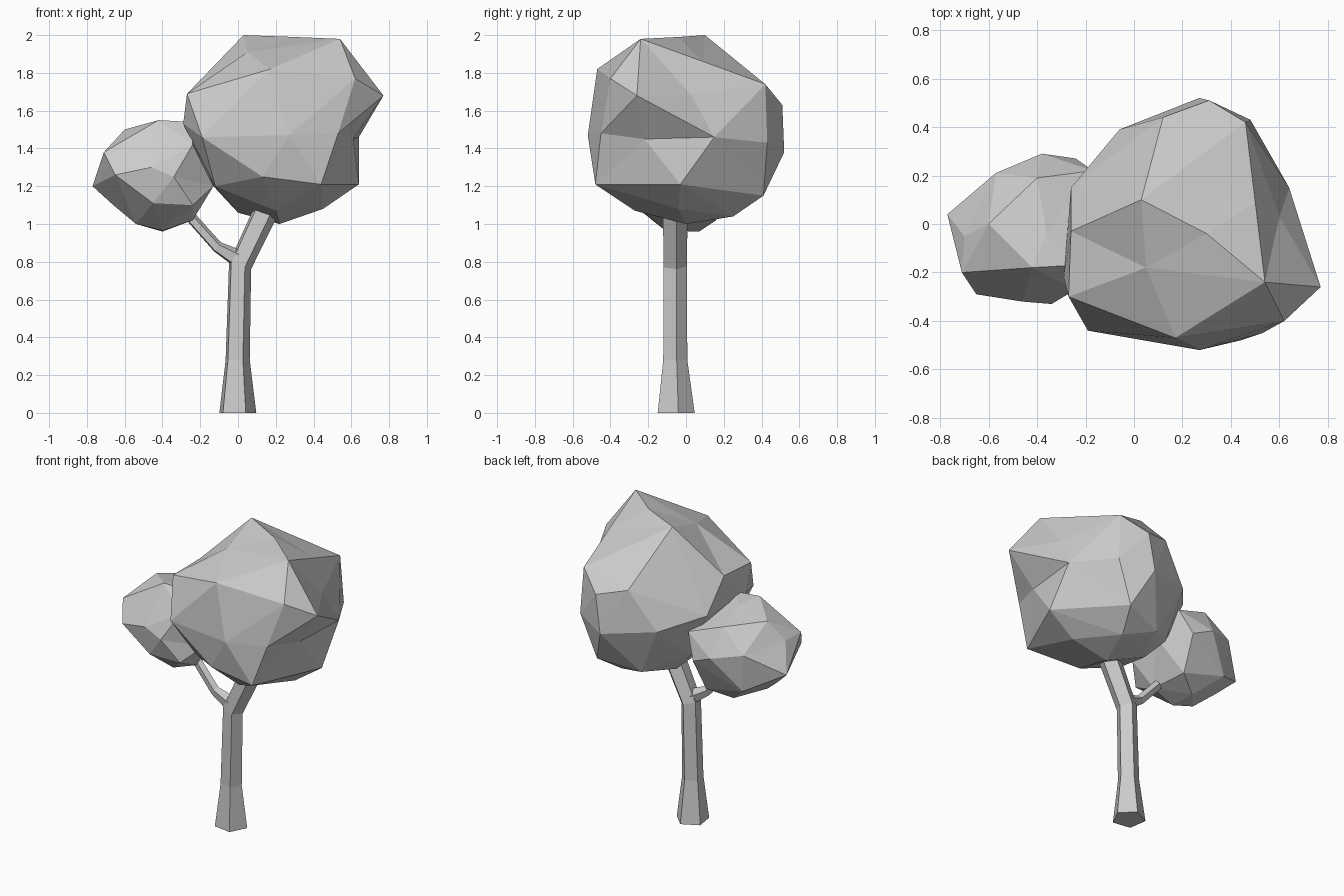
import bpy
import bmesh
import math
from mathutils import Vector

# Remove the default object
cube = bpy.data.objects.get("Cube")
if cube:
    bpy.data.objects.remove(cube, do_unlink=True)

# Single flat colour shared by every part
grey = bpy.data.materials.new("plain_grey")
grey.use_nodes = True
colour = (0.6, 0.6, 0.6, 1)
grey.diffuse_color = colour
grey.node_tree.nodes["Principled BSDF"].inputs["Base Color"].default_value = colour


def finish(bm, name):
    """Turn a bmesh into a flat shaded object with the shared material."""
    bmesh.ops.recalc_face_normals(bm, faces=bm.faces)
    mesh = bpy.data.meshes.new(name)
    bm.to_mesh(mesh)
    bm.free()
    mesh.materials.append(grey)
    obj = bpy.data.objects.new(name, mesh)
    bpy.context.collection.objects.link(obj)
    return obj


def limb(name, stations, sides, start_angle):
    """Tapered faceted tube through (centre, radius, lean) stations."""
    bm = bmesh.new()
    rings = []
    for centre, radius, lean in stations:
        ring = []
        for i in range(sides):
            a = math.radians(start_angle) + math.tau * i / sides
            across = radius * math.cos(a)
            offset = Vector((across * math.cos(lean), radius * math.sin(a),
                             -across * math.sin(lean)))
            ring.append(bm.verts.new(Vector(centre) + offset))
        rings.append(ring)
    for low, high in zip(rings, rings[1:]):
        for i in range(sides):
            j = (i + 1) % sides
            bm.faces.new((low[i], low[j], high[j], high[i]))
    bm.faces.new(rings[0][::-1])
    bm.faces.new(rings[-1])
    return finish(bm, name)


def crown(name, centre, corners):
    """Faceted leaf mass: corners are joined as seen from the centre,
    then placed at their true distance so that dents survive."""
    centre = Vector(centre)
    bm = bmesh.new()
    place = {}
    for corner in corners:
        corner = Vector(corner)
        vert = bm.verts.new((corner - centre).normalized())
        place[vert] = corner
    bmesh.ops.convex_hull(bm, input=list(bm.verts))
    for vert, corner in place.items():
        vert.co = corner
    return finish(bm, name)


# Trunk with a flared foot and a leaning top
limb("trunk", [
    ((-.006, -.057, 0), .104, 0),
    ((-.005, -.06, .28), .068, 0),
    ((.008, -.06, .78), .065, .3),
    ((.15, -.06, 1.08), .07, .5),
    ((.2, -.06, 1.2), .066, .5),
], 5, 9)

# Side branch reaching the small crown
limb("side_branch", [
    ((0, -.065, .815), .05, -1.1),
    ((-.11, -.08, .878), .032, -.95),
    ((-.25, -.07, 1.035), .03, -.75),
    ((-.31, -.07, 1.1), .03, -.75),
], 5, 9)

# Large leaf mass
crown("large_crown", (.2, 0, 1.5), [
    # top
    (.03, .1, 2), (.54, -.24, 1.98), (.05, -.18, 1.91), (.3, -.04, 1.99),
    # upper band
    (.17, -.47, 1.82), (.62, -.4, 1.77), (.77, -.26, 1.68), (.6, .03, 1.68),
    (.5, .09, 1.86), (.46, .42, 1.74), (.31, .51, 1.63), (.12, .44, 1.68),
    (-.26, -.03, 1.7), (-.27, -.3, 1.69),
    # middle band
    (.27, -.52, 1.47), (.53, -.45, 1.48), (.61, -.22, 1.45), (.64, .15, 1.46),
    (.48, .43, 1.43), (.27, .52, 1.38), (-.06, .39, 1.43), (-.26, .15, 1.5),
    (-.29, -.22, 1.53), (-.19, -.44, 1.46),
    # lower band
    (.13, -.47, 1.25), (.44, -.48, 1.21), (.64, -.03, 1.21), (.37, .41, 1.15),
    (.1, .33, 1.1), (-.13, .14, 1.2), (-.12, -.28, 1.2),
    # underside
    (.2, -.27, 1.07), (.45, -.04, 1.08), (.22, 0, 1), (.3, .25, 1.04),
    (0, .1, 1.06),
])

# Small leaf mass
crown("small_crown", (-.44, -.02, 1.27), [
    # top
    (-.36, -.04, 1.53), (-.6, 0, 1.5), (-.42, -.18, 1.55), (-.25, -.17, 1.54),
    (-.4, .19, 1.48), (-.24, -.27, 1.42),
    # middle band
    (-.77, .04, 1.2), (-.7, -.05, 1.38), (-.71, -.2, 1.38), (-.65, -.29, 1.26),
    (-.46, -.32, 1.3), (-.34, -.33, 1.25), (-.57, .21, 1.34), (-.38, .29, 1.3),
    (-.24, .27, 1.24), (-.17, .22, 1.4), (-.13, .05, 1.27), (-.13, -.17, 1.2),
    # underside
    (-.45, -.29, 1.11), (-.24, -.27, 1.1), (-.66, -.02, 1.1), (-.55, .19, 1.09),
    (-.26, .16, 1.02), (-.4, .07, .96), (-.24, -.1, 1.02), (-.4, -.11, .965),
    (-.54, -.09, 1),
])
